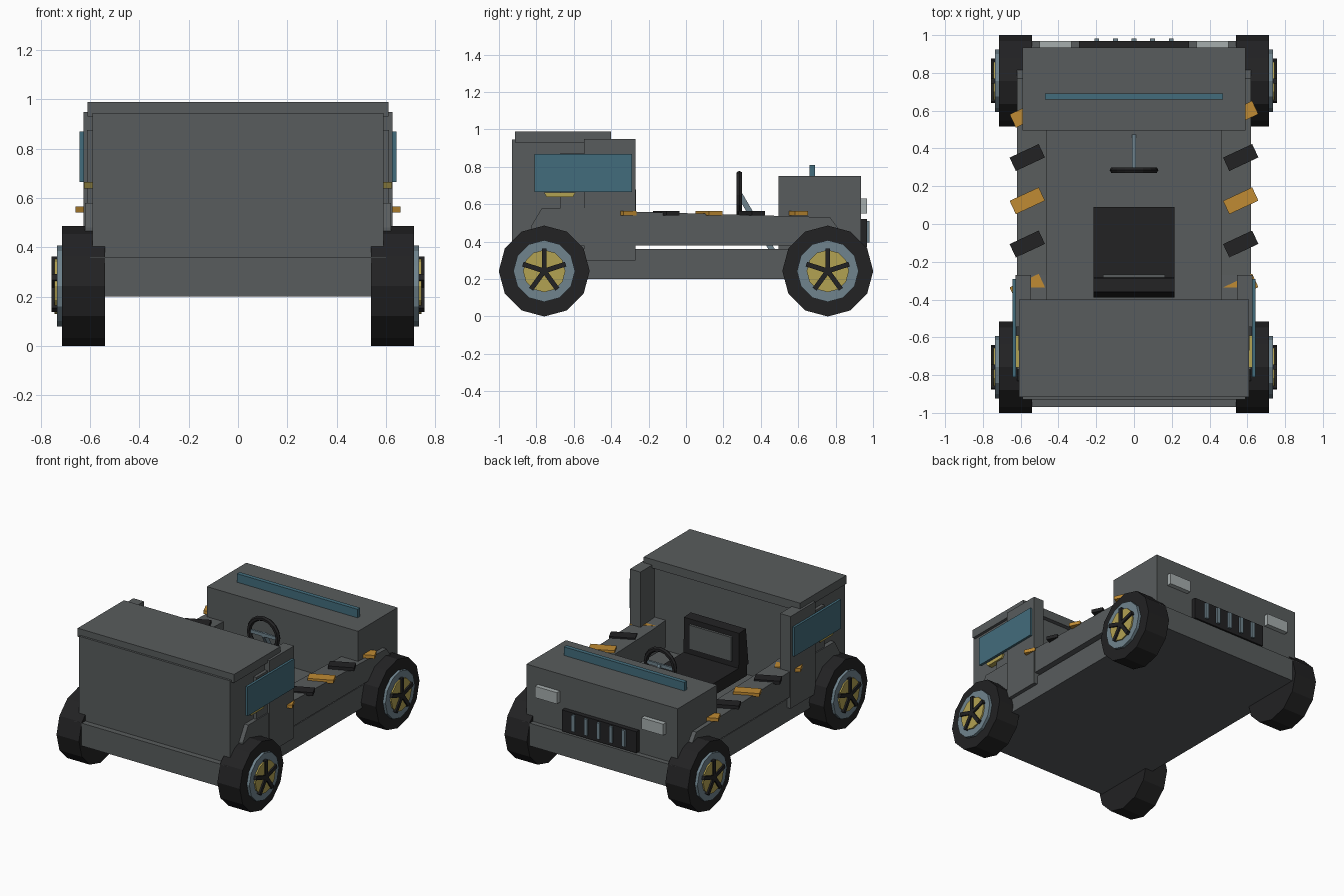
import bpy, bmesh, math
from mathutils import Vector

if "Cube" in bpy.data.objects:
    bpy.data.objects.remove(bpy.data.objects["Cube"])


def mat(name, r, g, b):
    m = bpy.data.materials.new(name)
    m.diffuse_color = (r, g, b, 1)
    m.use_nodes = True
    m.node_tree.nodes["Principled BSDF"].inputs["Base Color"].default_value = m.diffuse_color
    return m


GREY = mat("body grey", 0.098, 0.107, 0.109)
BLACK = mat("rubber black", 0.016, 0.016, 0.017)
GLASS = mat("window blue", 0.055, 0.15, 0.20)
STEEL = mat("blue steel", 0.16, 0.23, 0.27)
BRASS = mat("hub yellow", 0.45, 0.36, 0.085)
ORANGE = mat("stripe orange", 0.53, 0.26, 0.033)
LAMP = mat("lamp grey", 0.38, 0.42, 0.42)


def finish(bm, name, m):
    bmesh.ops.recalc_face_normals(bm, faces=bm.faces)
    me = bpy.data.meshes.new(name)
    bm.to_mesh(me)
    bm.free()
    me.materials.append(m)
    ob = bpy.data.objects.new(name, me)
    bpy.context.collection.objects.link(ob)
    return ob


def box(name, x, y, z, m, spin=0):
    """Box from (min, max) ranges, optionally turned about z."""
    bm = bmesh.new()
    bmesh.ops.create_cube(bm, size=1)
    for v in bm.verts:
        v.co = Vector((v.co.x * (x[1] - x[0]), v.co.y * (y[1] - y[0]), v.co.z * (z[1] - z[0])))
    ob = finish(bm, name, m)
    ob.location = (sum(x) / 2, sum(y) / 2, sum(z) / 2)
    ob.rotation_euler.z = spin
    return ob


def side_profile(name, pts, x0, x1, m):
    """Extrude a (y, z) outline from x0 to x1."""
    bm = bmesh.new()
    f = bm.faces.new([bm.verts.new((x0, y, z)) for y, z in pts])
    ext = bmesh.ops.extrude_face_region(bm, geom=[f])
    bmesh.ops.translate(bm, vec=(x1 - x0, 0, 0),
                        verts=[v for v in ext["geom"] if isinstance(v, bmesh.types.BMVert)])
    return finish(bm, name, m)


def disc(name, x0, x1, y, z, r, m, n=12):
    pts = [(y + r * math.sin(2 * math.pi * i / n), z + r * math.cos(2 * math.pi * i / n)) for i in range(n)]
    return side_profile(name, pts, x0, x1, m)


# Chassis, hood and cab
box("chassis", (-0.60, 0.60), (-0.97, 0.97), (0.20, 0.36), GREY)
box("hood", (-0.59, 0.59), (0.495, 0.935), (0.36, 0.75), GREY)
box("hood_strip", (-0.47, 0.47), (0.66, 0.69), (0.75, 0.81), GLASS)
box("cab", (-0.59, 0.59), (-0.93, -0.43), (0.36, 0.945), GREY)
box("roof", (-0.61, 0.61), (-0.915, -0.40), (0.93, 0.99), GREY)

# Front grille and headlamps
box("grille", (-0.29, 0.29), (0.93, 0.968), (0.37, 0.52), BLACK)
for i in range(-2, 3):
    box("grille_bar", (i * 0.098 - 0.012, i * 0.098 + 0.012), (0.96, 0.982), (0.395, 0.51), STEEL)

for s, side in ((-1, "left"), (1, "right")):
    def span(a, b):
        return (min(s * a, s * b), max(s * a, s * b))

    box(side + "_headlamp", span(0.33, 0.50), (0.93, 0.968), (0.55, 0.63), LAMP)

    # Side panel, pillar, window and handle
    panel = [(-0.83, 0.38), (-0.83, 0.48), (-0.77, 0.58), (-0.54, 0.58), (-0.27, 0.56),
             (0.77, 0.53), (0.83, 0.45), (0.83, 0.38)]
    side_profile(side + "_side_panel", panel, s * 0.46, s * 0.62, GREY)
    box(side + "_pillar", span(0.545, 0.627), (-0.545, -0.27), (0.30, 0.95), GREY)
    box(side + "_window_backing", span(0.58, 0.612), (-0.67, -0.50), (0.57, 0.875), GREY)
    box(side + "_window", span(0.625, 0.643), (-0.81, -0.29), (0.665, 0.87), GLASS)
    handle = [(-0.76, 0.664), (-0.59, 0.664), (-0.605, 0.638), (-0.745, 0.638)]
    side_profile(side + "_handle", handle, s * 0.58, s * 0.625, BRASS)

    # Slanted hazard plates along the panel top
    for i in range(5):
        y = -0.335 + i * 0.229
        box(side + "_hazard_plate", (s * 0.565 - 0.085, s * 0.565 + 0.085), (y - 0.039, y + 0.039),
            (0.541, 0.565), BLACK if i % 2 else ORANGE, math.radians(25))

    # Wheels with rim, hub and five spokes
    for y, end in ((-0.758, "rear"), (0.758, "front")):
        n, z = side + "_" + end, 0.243
        disc(n + "_tyre", s * 0.54, s * 0.715, y, z, 0.243, BLACK)
        disc(n + "_rim", s * 0.70, s * 0.735, y, z, 0.165, STEEL)
        disc(n + "_hub", s * 0.72, s * 0.745, y, z, 0.113, BRASS)
        for k in range(5):
            a = 2 * math.pi * k / 5
            c, d = math.cos(a), math.sin(a)
            arm = [(-0.013, -0.005), (0.013, -0.005), (0.013, 0.12), (-0.013, 0.12)]
            side_profile(n + "_spoke", [(y + u * c + v * d, z - u * d + v * c) for u, v in arm],
                         s * 0.735, s * 0.756, BLACK)

# Seat
box("seat_cushion", (-0.215, 0.215), (-0.37, 0.09), (0.385, 0.47), BLACK)
back = [(-0.28, 0.46), (-0.285, 0.715), (-0.36, 0.72), (-0.39, 0.46)]
side_profile("seat_back", back, -0.215, 0.215, BLACK)
box("seat_back_pad", (-0.165, 0.165), (-0.29, -0.268), (0.51, 0.68), GREY)

# Steering wheel, crossbar and column
bpy.ops.mesh.primitive_torus_add(major_segments=16, minor_segments=6, major_radius=0.112, minor_radius=0.017,
                                 location=(0, 0.285, 0.65), rotation=(math.pi / 2, 0, 0))
wheel = bpy.context.object
wheel.name = "steering_wheel"
wheel.data.materials.append(BLACK)
box("steering_crossbar", (-0.11, 0.11), (0.278, 0.292), (0.638, 0.662), STEEL)
column = [(0.28, 0.66), (0.30, 0.66), (0.475, 0.36), (0.44, 0.36), (0.28, 0.635)]
side_profile("steering_column", column, -0.011, 0.011, STEEL)
